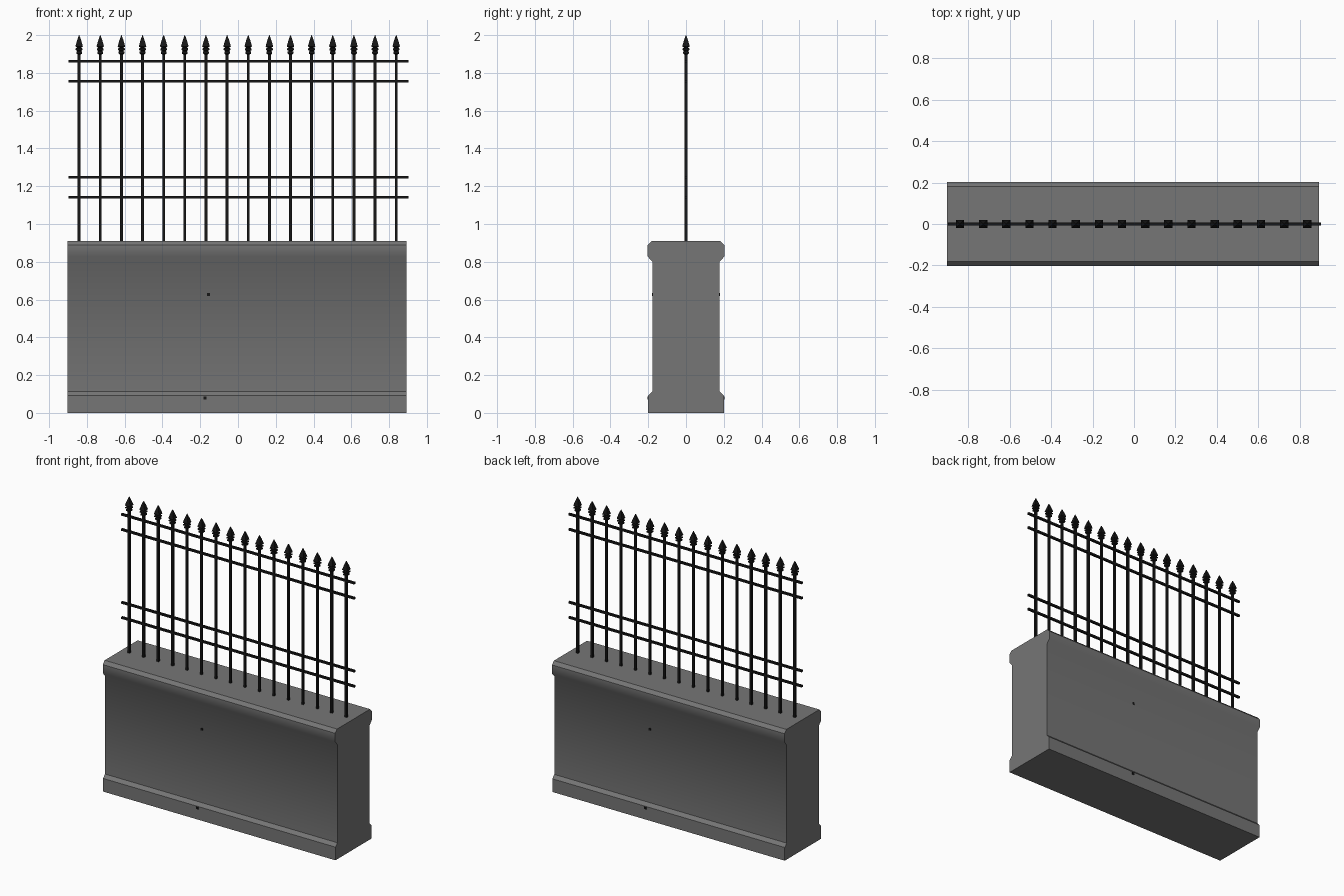
import bpy, bmesh, math

if "Cube" in bpy.data.objects:
    bpy.data.objects.remove(bpy.data.objects["Cube"])


def material(name, value):
    m = bpy.data.materials.new(name)
    m.diffuse_color = (value, value, value, 1)
    m.use_nodes = True
    m.node_tree.nodes["Principled BSDF"].inputs["Base Color"].default_value = m.diffuse_color
    return m


stone = material("grey_stone", 0.18)
iron = material("black_iron", 0.008)


def finish(name, bm, mat):
    bmesh.ops.recalc_face_normals(bm, faces=bm.faces)
    me = bpy.data.meshes.new(name)
    bm.to_mesh(me)
    bm.free()
    me.materials.append(mat)
    ob = bpy.data.objects.new(name, me)
    bpy.context.collection.objects.link(ob)
    return ob


def add_box(bm, lo, hi):
    r = bmesh.ops.create_cube(bm, size=1)
    for v in r["verts"]:
        v.co = [lo[i] + (v.co[i] + 0.5) * (hi[i] - lo[i]) for i in range(3)]


# Wall: mirrored moulding profile (y, z) extruded along x
half = [(0.2, 0), (0.2, 0.092), (0.178, 0.114), (0.178, 0.80),
        (0.203, 0.828), (0.203, 0.888), (0.182, 0.91)]
profile = half + [(-y, z) for y, z in reversed(half)]
bm = bmesh.new()
face = bm.faces.new([bm.verts.new((-0.903, y, z)) for y, z in profile])
ext = bmesh.ops.extrude_face_region(bm, geom=[face])
for v in ext["geom"]:
    if isinstance(v, bmesh.types.BMVert):
        v.co.x = 0.893
wall = finish("wall", bm, stone)
# Soft shading only beneath the coping, as the plinth edges are crisp
for p in wall.data.polygons:
    p.use_smooth = abs(p.normal.y) > 0.5 and 0.12 < p.center.z < 0.88
for e in wall.data.edges:
    a, b = (wall.data.vertices[i].co for i in e.vertices)
    soft = abs(a.z - b.z) < 1e-4 and 0.79 < a.z < 0.84
    e.use_edge_sharp = not soft

# Small weep holes, repeated on both sides of the wall
bm = bmesh.new()
for side in (1, -1):
    for x, y, z in ((-0.155, -0.179, 0.627), (-0.175, -0.201, 0.08)):
        x, y = x * side, y * side
        add_box(bm, (x - 0.008, y - 0.002, z - 0.008), (x + 0.008, y + 0.002, z + 0.008))
finish("weep_holes", bm, iron)

# Horizontal rails
bm = bmesh.new()
for z in (1.141, 1.247, 1.756, 1.862):
    add_box(bm, (-0.898, -0.007, z - 0.007), (0.903, 0.007, z + 0.007))
finish("rails", bm, iron)

# Upright bars and spear finials
bars, heads = bmesh.new(), bmesh.new()
head_profile = [(0.009, 1.898), (0.015, 1.902), (0.015, 1.912), (0.010, 1.916),
                (0.018, 1.921), (0.018, 1.929), (0.011, 1.933),
                (0.020, 1.940), (0.011, 1.972), (0.001, 2.0)]
for i in range(16):
    x = -0.841 + i * 0.1119
    add_box(bars, (x - 0.0075, -0.0075, 0.89), (x + 0.0075, 0.0075, 1.91))
    rings = [[heads.verts.new((x + sx * r, sy * r, z))
              for sx, sy in ((-1, -1), (1, -1), (1, 1), (-1, 1))]
             for r, z in head_profile]
    for a, b in zip(rings, rings[1:]):
        for k in range(4):
            heads.faces.new((a[k], a[(k + 1) % 4], b[(k + 1) % 4], b[k]))
    heads.faces.new(rings[0])
    heads.faces.new(rings[-1])
finish("upright_bars", bars, iron)
finish("spear_heads", heads, iron)
